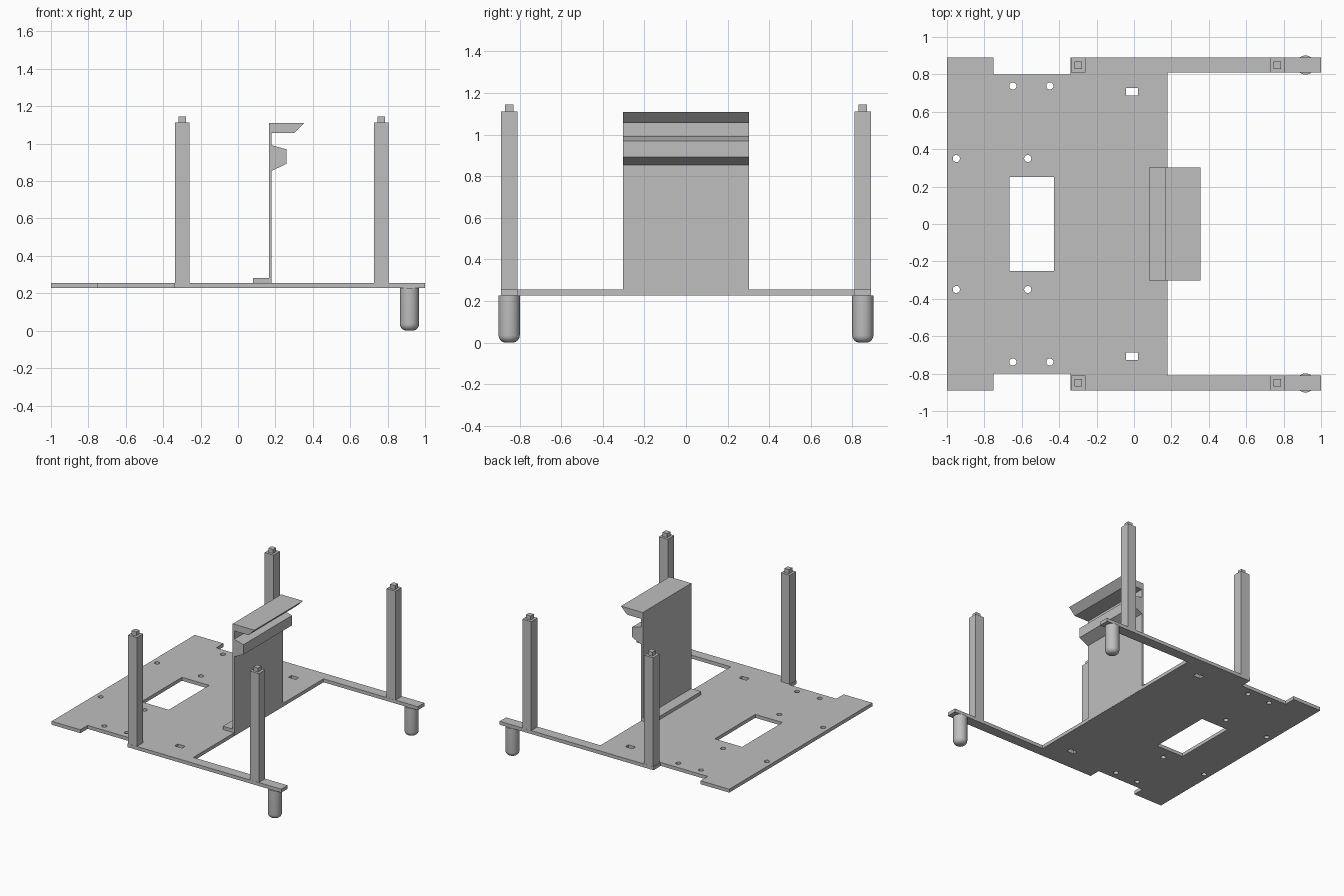
import bpy, bmesh, math

cube = bpy.data.objects.get("Cube")
if cube:
    bpy.data.objects.remove(cube, do_unlink=True)

# One plain grey for everything
GREY = (0.52, 0.52, 0.52, 1)
grey = bpy.data.materials.new("plain_grey")
grey.use_nodes = True
grey.diffuse_color = GREY
grey.node_tree.nodes["Principled BSDF"].inputs["Base Color"].default_value = GREY

PLATE_LOW, PLATE_TOP = 0.228, 0.255
SIDE_Y = 0.85


def add_object(name, data):
    obj = bpy.data.objects.new(name, data)
    bpy.context.collection.objects.link(obj)
    data.materials.append(grey)
    return obj


def finish(name, bm):
    bmesh.ops.recalc_face_normals(bm, faces=bm.faces)
    mesh = bpy.data.meshes.new(name)
    bm.to_mesh(mesh)
    bm.free()
    return add_object(name, mesh)


def select_only(obj):
    bpy.ops.object.select_all(action='DESELECT')
    obj.select_set(True)
    bpy.context.view_layer.objects.active = obj


def rectangle(x0, x1, y0, y1):
    return [(x0, y0), (x1, y0), (x1, y1), (x0, y1)]


def circle(cx, cy, r, n=24):
    return [(cx + r * math.cos(math.tau * i / n), cy + r * math.sin(math.tau * i / n))
            for i in range(n)]


def flat_plate(name, loops, low, top):
    """Filled outline with holes, given thickness."""
    curve = bpy.data.curves.new(name, 'CURVE')
    curve.dimensions = '2D'
    curve.fill_mode = 'BOTH'
    curve.extrude = (top - low) / 2
    for loop in loops:
        spline = curve.splines.new('POLY')
        spline.points.add(len(loop) - 1)
        for point, (x, y) in zip(spline.points, loop):
            point.co = (x, y, 0, 1)
        spline.use_cyclic_u = True
    obj = add_object(name, curve)
    obj.location.z = (low + top) / 2
    select_only(obj)
    bpy.ops.object.convert(target='MESH')
    for poly in bpy.context.object.data.polygons:
        poly.use_smooth = False


def box(bm, cx, cy, half, low, top):
    vs = bmesh.ops.create_cube(bm, size=1)['verts']
    bmesh.ops.scale(bm, vec=(2 * half, 2 * half, top - low), verts=vs)
    bmesh.ops.translate(bm, vec=(cx, cy, (low + top) / 2), verts=vs)


# Base plate: notched sides, two long arms, window, screw holes and slots
half_outline = [(-1, 0.89), (-0.75, 0.89), (-0.75, 0.80), (-0.34, 0.80),
                (-0.34, 0.89), (1, 0.89), (1, 0.81), (0.178, 0.81)]
outline = half_outline + [(x, -y) for x, y in reversed(half_outline)]
loops = [outline, rectangle(-0.665, -0.427, -0.252, 0.252)]
for side in (1, -1):
    for x, y in ((-0.648, 0.738), (-0.45, 0.738), (-0.95, 0.35), (-0.568, 0.35)):
        loops.append(circle(x, y * side, 0.019))
    near, far = sorted((0.688 * side, 0.726 * side))
    loops.append(rectangle(-0.043, 0.021, near, far))
flat_plate("base_plate", loops, PLATE_LOW, PLATE_TOP)

# Upright bracket with foot, catch and hooked lip
profile = [(0.08, 0.25), (0.08, 0.281), (0.165, 0.281), (0.165, 1.11),
           (0.355, 1.11), (0.302, 1.057), (0.179, 1.057), (0.179, 0.992),
           (0.259, 0.97), (0.259, 0.892), (0.179, 0.854), (0.179, 0.229),
           (0.165, 0.229), (0.165, 0.25)]
bm = bmesh.new()
face = bm.faces.new([bm.verts.new((x, -0.302, z)) for x, z in profile])
swept = bmesh.ops.extrude_face_region(bm, geom=[face])['geom']
bmesh.ops.translate(bm, vec=(0, 0.604, 0),
                    verts=[g for g in swept if isinstance(g, bmesh.types.BMVert)])
finish("upright_bracket", bm)

for side, label in ((1, "back"), (-1, "front")):
    # Square posts with small pegs on top
    for x, place in ((-0.297, "right"), (0.765, "left")):
        bm = bmesh.new()
        box(bm, x, SIDE_Y * side, 0.039, PLATE_TOP - 0.005, 1.112)
        box(bm, x, SIDE_Y * side, 0.02, 1.10, 1.144)
        finish(f"{label}_{place}_post", bm)

    # Round leg with a rounded tip, turned from a profile
    radius, fillet = 0.051, 0.036
    arc = [(radius - fillet + fillet * math.sin(a), fillet - fillet * math.cos(a))
           for a in (math.pi / 2 * i / 6 for i in range(7))]
    turned = [(0, 0)] + arc + [(radius, PLATE_LOW), (0, PLATE_LOW)]
    bm = bmesh.new()
    verts = [bm.verts.new((r, 0, z)) for r, z in turned]
    edges = [bm.edges.new(pair) for pair in zip(verts, verts[1:])]
    bmesh.ops.spin(bm, geom=verts + edges, axis=(0, 0, 1), cent=(0, 0, 0),
                   angle=math.tau, steps=32)
    bmesh.ops.remove_doubles(bm, verts=bm.verts, dist=0.0001)
    leg = finish(f"{label}_leg", bm)
    leg.location = (0.917, SIDE_Y * side, 0)
    select_only(leg)
    bpy.ops.object.shade_smooth_by_angle(angle=math.radians(35))
